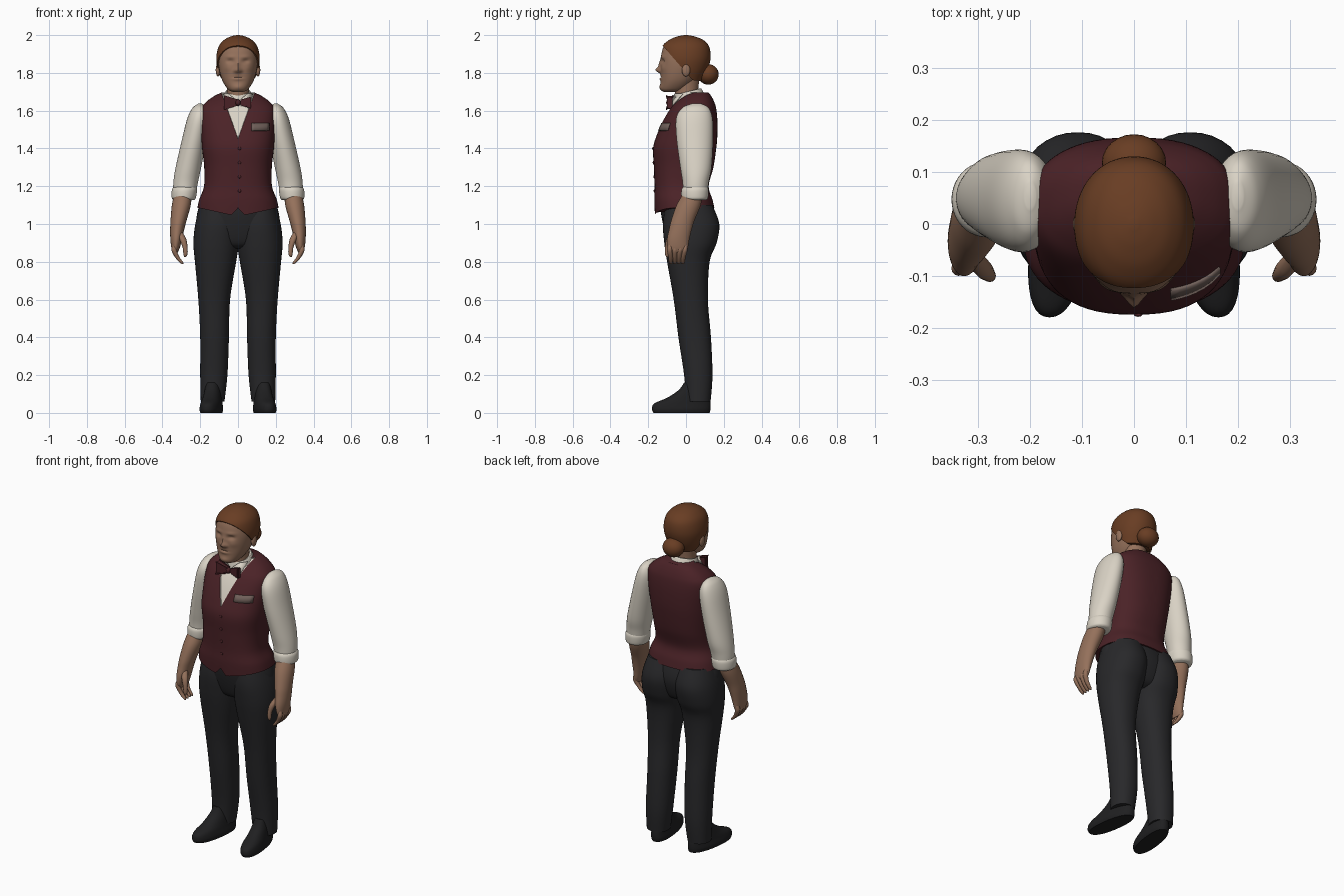
import bpy, bmesh, math
from mathutils import Vector
from mathutils.bvhtree import BVHTree

cube = bpy.data.objects.get("Cube")
if cube:
    bpy.data.objects.remove(cube, do_unlink=True)


def material(name, r, g, b):
    mat = bpy.data.materials.new(name)
    mat.use_nodes = True
    mat.diffuse_color = (r, g, b, 1)
    shader = mat.node_tree.nodes["Principled BSDF"]
    shader.inputs["Base Color"].default_value = (r, g, b, 1)
    shader.inputs["Roughness"].default_value = 0.8
    return mat


SKIN = material("skin", .30, .165, .105)
HAIR = material("auburn hair", .14, .047, .017)
VEST = material("burgundy cloth", .07, .016, .02)
SHIRT = material("ivory shirt", .70, .65, .56)
TROUSER = material("charcoal cloth", .021, .021, .023)
SHOE = material("black leather", .014, .014, .015)
PLATE = material("dull badge", .16, .115, .10)


def finish(name, bm, *mats, angle=50):
    """Turn a bmesh into a smooth shaded object."""
    bmesh.ops.recalc_face_normals(bm, faces=bm.faces)
    mesh = bpy.data.meshes.new(name)
    bm.to_mesh(mesh)
    bm.free()
    for mat in mats:
        mesh.materials.append(mat)
    obj = bpy.data.objects.new(name, mesh)
    bpy.context.scene.collection.objects.link(obj)
    bpy.ops.object.select_all(action='DESELECT')
    obj.select_set(True)
    bpy.context.view_layer.objects.active = obj
    bpy.ops.object.shade_smooth_by_angle(angle=math.radians(angle))
    return obj


def spline(rows, steps):
    """Catmull-Rom interpolation of rows of numbers."""
    out = []
    for i in range(len(rows) - 1):
        a, b = rows[max(i - 1, 0)], rows[i]
        c, d = rows[i + 1], rows[min(i + 2, len(rows) - 1)]
        for k in range(steps):
            t = k / steps
            out.append([q + t / 2 * (r - p + t * (2*p - 5*q + 4*r - s + t * (3*q - p - 3*r + s)))
                        for p, q, r, s in zip(a, b, c, d)])
    return out + [list(rows[-1])]


def loft(rings, side=1, power=2.0, count=40, steps=6):
    """Skin level rings: (z, half width, y0, y1) or (z, x0, x1, y0, y1)."""
    rings = [(r[0], -r[1], *r[1:]) if len(r) == 4 else r for r in rings]
    bm = bmesh.new()
    loops = []
    for z, x0, x1, y0, y1 in spline(rings, steps):
        loop = []
        for i in range(count):
            a = math.tau * i / count
            c, s = math.cos(a), math.sin(a)
            c = math.copysign(abs(c) ** (2 / power), c)
            s = math.copysign(abs(s) ** (2 / power), s)
            loop.append(bm.verts.new((side * ((x0 + x1) + c * (x1 - x0)) / 2,
                                      ((y0 + y1) + s * (y1 - y0)) / 2, z)))
        loops.append(loop)
    for low, high in zip(loops, loops[1:]):
        for i in range(count):
            j = (i + 1) % count
            bm.faces.new((low[i], low[j], high[j], high[i]))
    bm.faces.new(loops[0])
    bm.faces.new(loops[-1])
    return bm


def cut(bm, point, normal, clear=False):
    bmesh.ops.bisect_plane(bm, geom=bm.verts[:] + bm.edges[:] + bm.faces[:], dist=1e-5,
                           plane_co=point, plane_no=normal, clear_outer=clear)
    if clear:
        bmesh.ops.holes_fill(bm, edges=[e for e in bm.edges if e.is_boundary], sides=0)


def ball(name, mat, centre, radii):
    bm = bmesh.new()
    bmesh.ops.create_uvsphere(bm, u_segments=24, v_segments=16, radius=1)
    bmesh.ops.scale(bm, vec=radii, verts=bm.verts)
    bmesh.ops.translate(bm, vec=centre, verts=bm.verts)
    return finish(name, bm, mat)


# Vest: pointed front hem, shirt front in the neck opening
bm = loft([(1.085, .215, -.165, .15), (1.13, .205, -.168, .14), (1.2, .18, -.166, .12),
           (1.3, .179, -.17, .145), (1.4, .19, -.174, .16), (1.47, .195, -.155, .166),
           (1.55, .2, -.12, .166), (1.61, .196, -.085, .16), (1.645, .17, -.055, .15),
           (1.675, .13, -.02, .135), (1.695, .09, .01, .12)], power=2.5, count=64)
for v in bm.verts:
    if v.co.z < 1.13 and v.co.y < 0:
        x = abs(v.co.x)
        dip = x / .035 if x < .035 else max(0, 1 - (x - .035) / .17)
        v.co.z -= .038 * dip * (1.13 - v.co.z) / .045
V_BASE, V_SLOPE = 1.45, .36
for s in (1, -1):
    cut(bm, (0, 0, V_BASE), (s, 0, -V_SLOPE))
opening = []
for f in bm.faces:
    c = f.calc_center_median()
    if c.y < .04 and abs(c.x) < V_SLOPE * (c.z - V_BASE):
        f.material_index = 1
        opening.append(f)
bmesh.ops.recalc_face_normals(bm, faces=bm.faces)
bmesh.ops.inset_region(bm, faces=opening, thickness=.002, depth=-.006)
vest = finish("vest", bm, VEST, SHIRT)
surface = BVHTree.FromPolygons([v.co for v in vest.data.vertices],
                               [p.vertices for p in vest.data.polygons])


def chest(x, z, lift):
    hit = surface.ray_cast(Vector((x, -1, z)), Vector((0, 1, 0)))[0]
    return Vector((x, hit.y - lift, z))


# Breast badge following the chest
bm = bmesh.new()
cols = []
for i in range(7):
    x = .072 + .095 * i / 6
    cols.append([bm.verts.new(chest(x, z, .008)) for z in (1.495, 1.515, 1.535)])
for a, b in zip(cols, cols[1:]):
    for k in range(2):
        bm.faces.new((a[k], b[k], b[k + 1], a[k + 1]))
badge = finish("breast_badge", bm, PLATE)
badge.modifiers.new("thickness", 'SOLIDIFY').thickness = .008

# Vest buttons
for i in range(4):
    ball("vest_button", VEST, chest(.008, 1.4 - .075 * i, .001), (.008, .004, .008))

# Hips and legs
finish("hips", loft([(.87, .1, -.05, .08), (.9, .19, -.09, .125), (1.0, .22, -.122, .155),
                     (1.1, .205, -.135, .138), (1.2, .16, -.12, .1)]), TROUSER)
for s, label in ((1, "left"), (-1, "right")):
    finish(label + "_trouser_leg", loft([
        (.06, .072, .197, .0, .13), (.2, .056, .2, -.01, .14), (.4, .048, .2, -.04, .132),
        (.6, .042, .21, -.065, .116), (.8, .01, .228, -.1, .125), (.9, -.006, .236, -.115, .162),
        (1.0, -.012, .226, -.122, .176), (1.1, .0, .2, -.11, .14)], s, 2.2), TROUSER)

    # Shoe, toes turned outwards
    bm = loft([(0, .085, .19, -.172, .125), (.02, .08, .195, -.18, .13),
               (.05, .085, .19, -.168, .13), (.08, .09, .185, -.1, .125),
               (.12, .095, .18, -.04, .12), (.16, .1, .175, -.01, .11)], s, 2.3)
    for v in bm.verts:
        v.co.x -= s * .14 * v.co.y
    finish(label + "_shoe", bm, SHOE)

    # Sleeve and rolled cuff
    finish(label + "_sleeve", loft([
        (1.637, .19, .21, .03, .08), (1.615, .165, .24, -.02, .12), (1.56, .15, .268, -.052, .14),
        (1.45, .165, .296, -.05, .143), (1.3, .195, .33, -.03, .135),
        (1.22, .212, .342, -.018, .12), (1.15, .225, .343, -.015, .112)], s), SHIRT)
    finish(label + "_cuff", loft([
        (1.128, .232, .342, -.015, .108), (1.14, .223, .351, -.024, .117),
        (1.18, .217, .35, -.024, .12), (1.2, .222, .338, -.012, .112)], s), SHIRT)

    # Forearm and palm
    finish(label + "_forearm", loft([
        (.85, .318, .345, -.085, -.0), (.875, .308, .353, -.098, .01), (.92, .295, .358, -.1, .018),
        (.97, .285, .359, -.09, .03), (1.02, .272, .357, -.078, .045),
        (1.1, .25, .35, -.05, .078), (1.17, .245, .335, -.01, .09)], s), SKIN)

    # Fingers and thumb: rows of x, y, z, radius
    digits = [[(.335, y, .89, .012), (.338, y - .004, .86, .014), (.322, .85 * y - .012, .825, .012),
               (.3, .8 * y - .015, .797, .01), (.292, .8 * y - .015, .787, .004)]
              for y in (-.082, -.055, -.028, -.002)]
    digits.append([(.31, -.06, .96, .014), (.292, -.085, .92, .018), (.28, -.098, .875, .013),
                   (.278, -.1, .84, .011), (.28, -.1, .825, .004)])
    for path in digits:
        rings = [(z, x - r, x + r, y - r, y + r) for x, y, z, r in path]
        finish(label + "_finger", loft(rings, s, count=12, steps=4), SKIN)

    # Ear
    ball(label + "_ear", SKIN, (s * .106, .0, 1.815), (.012, .022, .034))

    # Collar wing
    bm = bmesh.new()
    bm.faces.new([bm.verts.new((s * x, y, z)) for x, y, z in
                  ((.015, -.074, 1.66), (.05, -.062, 1.69), (.08, -.02, 1.69), (.06, -.088, 1.61))])
    wing = finish(label + "_collar_wing", bm, SHIRT)
    wing.modifiers.new("thickness", 'SOLIDIFY').thickness = .006

    # Bow tie wing, flaring outwards
    bm = bmesh.new()
    bmesh.ops.create_cube(bm, size=1)
    for v in bm.verts:
        outer = v.co.x > 0
        v.co = (s * (.07 if outer else .008), -.086 + v.co.y * (.03 if outer else .018),
                1.643 + v.co.z * (.064 if outer else .026))
    bmesh.ops.bevel(bm, geom=bm.edges[:], offset=.005, segments=2, affect='EDGES')
    finish(label + "_bow_wing", bm, VEST)

ball("bow_knot", VEST, (0, -.09, 1.643), (.014, .015, .018))

# Neck and sloping collar
finish("neck", loft([(1.6, .065, -.05, .08), (1.68, .058, -.058, .065),
                     (1.77, .06, -.06, .07)]), SKIN)
bm = loft([(1.62, .1, -.07, .115), (1.66, .082, -.066, .1), (1.7, .068, -.058, .082),
           (1.702, .062, -.054, .076)])
for v in bm.verts:
    v.co.z += .25 * (v.co.y - .02)
finish("shirt_collar", bm, SHIRT)

# Head with sculpted face: x, z, width, height, push along y
bm = loft([(1.7, .03, -.12, -.05), (1.715, .055, -.134, .0), (1.76, .083, -.134, .05),
           (1.82, .1, -.135, .09), (1.88, .104, -.133, .105), (1.94, .094, -.118, .1),
           (1.975, .06, -.08, .07), (1.985, .02, -.03, .02)], power=2.2, count=72, steps=10)
FEATURES = [(0, 1.815, .014, .014, -.024), (0, 1.84, .01, .025, -.01), (0, 1.768, .025, .008, -.006),
            (0, 1.776, .025, .003, .006), (0, 1.725, .025, .014, -.006)]
for s in (1, -1):
    FEATURES += [(s * .04, 1.862, .018, .011, .012), (s * .04, 1.885, .025, .008, -.004),
                 (s * .055, 1.825, .02, .018, -.004), (s * .016, 1.81, .007, .008, -.008)]
for v in bm.verts:
    if v.co.y < -.03:
        x, z = v.co.x, v.co.z
        v.co.y += sum(d * math.exp(-((x - fx) / w) ** 2 - ((z - fz) / h) ** 2)
                      for fx, fz, w, h, d in FEATURES)
finish("head", bm, SKIN)

# Swept-back hair and bun
bm = loft([(1.72, .07, -.02, .06), (1.76, .088, -.09, .085), (1.82, .108, -.122, .115),
           (1.88, .115, -.136, .13), (1.94, .102, -.126, .122), (1.975, .073, -.088, .09),
           (1.993, .038, -.045, .045), (2.0, .008, -.01, .01)], power=2.1, count=64)
cut(bm, (0, -.12, 1.94), (0, -1.15, -1), clear=True)
cut(bm, (0, .05, 1.76), (0, -.1, -1), clear=True)
finish("hair", bm, HAIR)
ball("hair_bun", HAIR, (0, .118, 1.792), (.062, .055, .054))
